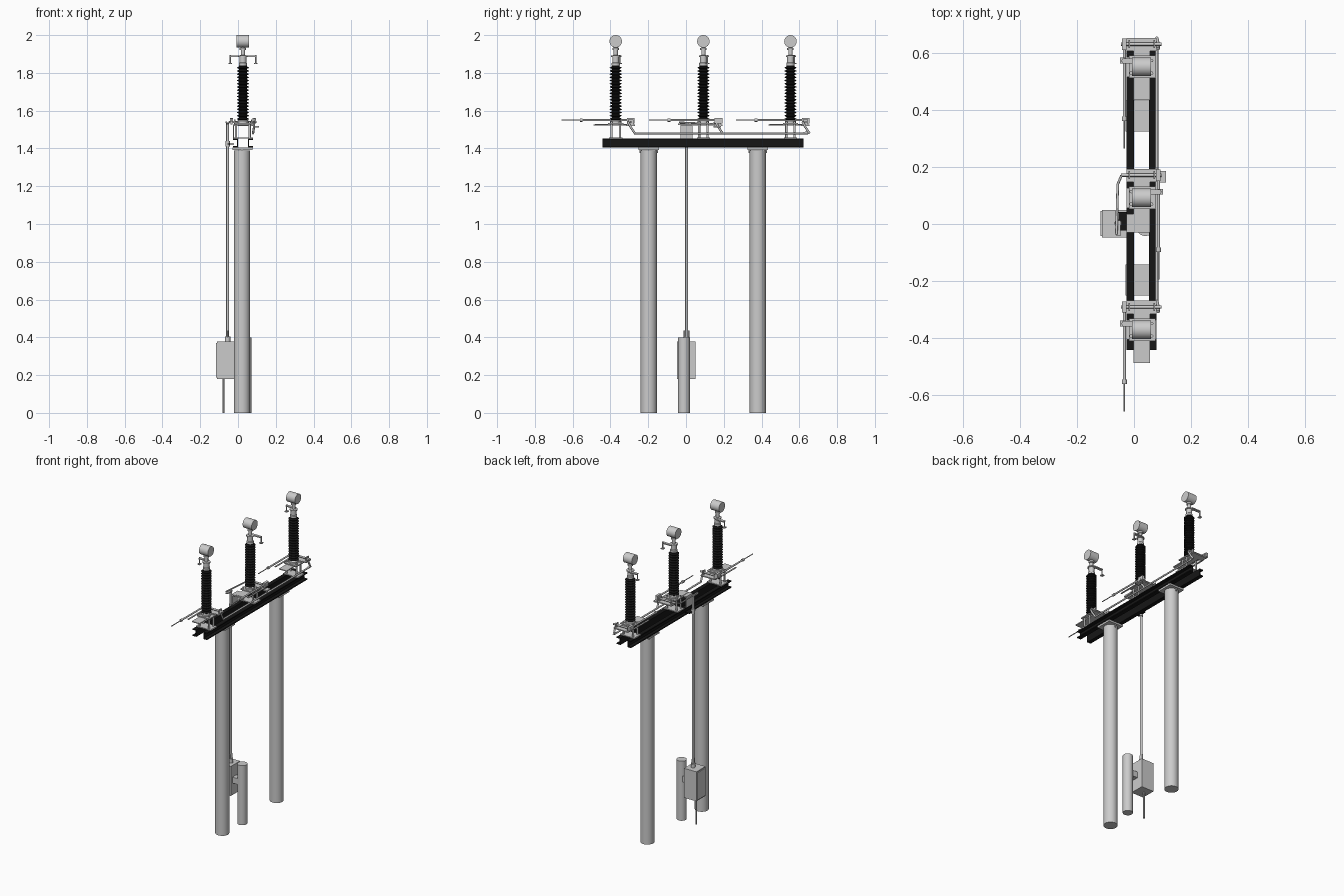
import bpy, bmesh, math
from mathutils import Vector

if "Cube" in bpy.data.objects:
    bpy.data.objects.remove(bpy.data.objects["Cube"])

black = bpy.data.materials.new("black")
black.diffuse_color = (0.008, 0.008, 0.008, 1)
black.use_nodes = True
black.node_tree.nodes["Principled BSDF"].inputs["Base Color"].default_value = black.diffuse_color
CX = 0.026                       # centre line of the beam
PHASES = [(-0.372, -1), (0.092, 1), (0.553, -1)]   # y position, side of the blade


def finish(name, bm, mat=None, smooth=False):
    bmesh.ops.recalc_face_normals(bm, faces=bm.faces)
    me = bpy.data.meshes.new(name)
    bm.to_mesh(me)
    bm.free()
    ob = bpy.data.objects.new(name, me)
    bpy.context.collection.objects.link(ob)
    if mat:
        me.materials.append(mat)
    if smooth:
        bpy.ops.object.select_all(action='DESELECT')
        ob.select_set(True)
        bpy.context.view_layer.objects.active = ob
        bpy.ops.object.shade_smooth_by_angle(angle=math.radians(35))
    return ob


def box(name, x, y, z, mat=None):
    """Box from (min, max) pairs."""
    bm = bmesh.new()
    bmesh.ops.create_cube(bm, size=1)
    for v in bm.verts:
        v.co = [(a + b) / 2 + c * (b - a) for (a, b), c in zip((x, y, z), v.co)]
    return finish(name, bm, mat)


def rod(name, pts, r, n=12):
    """Round bar following a list of points."""
    bm = bmesh.new()
    for a, b in zip(pts, pts[1:]):
        a, b = Vector(a), Vector(b)
        d = b - a
        m = d.to_track_quat('Z', 'Y').to_matrix().to_4x4()
        m.translation = (a + b) / 2
        bmesh.ops.create_cone(bm, cap_ends=True, segments=n, radius1=r, radius2=r,
                              depth=d.length + (r if len(pts) > 2 else 0), matrix=m)
    return finish(name, bm, None, True)


def lathe(name, prof, x, y, n=24, mat=None):
    """Revolve (radius, z) points about a vertical axis."""
    bm = bmesh.new()
    rings = [[bm.verts.new((x + r * math.cos(2 * math.pi * i / n),
                            y + r * math.sin(2 * math.pi * i / n), z))
              for i in range(n)] for r, z in prof]
    for a, b in zip(rings, rings[1:]):
        for i in range(n):
            bm.faces.new((a[i], a[(i + 1) % n], b[(i + 1) % n], b[i]))
    bm.faces.new(rings[0])
    bm.faces.new(rings[-1])
    return finish(name, bm, mat, True)


def channel(name, web, tip):
    """C-section beam, flanges pointing from web to tip."""
    t = math.copysign(0.006, tip - web)
    z0, z1 = 1.405, 1.453
    prof = [(web, z0), (tip, z0), (tip, z0 + .007), (web + t, z0 + .007),
            (web + t, z1 - .007), (tip, z1 - .007), (tip, z1), (web, z1)]
    bm = bmesh.new()
    f = bm.faces.new([bm.verts.new((x, -0.443, z)) for x, z in prof])
    ext = bmesh.ops.extrude_face_region(bm, geom=[f])
    bmesh.ops.translate(bm, vec=(0, 1.065, 0),
                        verts=[g for g in ext['geom'] if isinstance(g, bmesh.types.BMVert)])
    if f.is_valid is False or len(bm.faces) < 10:
        bmesh.ops.holes_fill(bm, edges=bm.edges)
    finish(name, bm, black)


# Support columns with top flanges and gussets
for y in (-0.197, 0.38):
    rod("column", [(0.021, y, 0), (0.021, y, 1.39)], 0.043, 32)
    box("column_flange", (-0.03, 0.078), (y - .055, y + .055), (1.393, 1.405))
    for s in (-1, 1):
        box("column_gusset", (0.018, 0.024), sorted((y + s * .035, y + s * .05)), (1.375, 1.395))
rod("short_post", [(0.04, -0.011, 0), (0.04, -0.011, 0.4)], 0.031, 32)

# Twin channel beam
channel("beam_left", 0.0, -0.027)
channel("beam_right", 0.052, 0.08)

# Insulator profile: evenly spaced sheds
sheds = [(0.021, 1.545)]
N = 17
for i in range(N):
    z = 1.55 + i * 0.288 / N
    sheds += [(0.021, z), (0.032, z + .005), (0.032, z + .007), (0.021, z + .013)]
sheds.append((0.021, 1.842))

for y, s in PHASES:
    # Base plates and standoff legs
    box("base_plate", (-0.001, 0.056), (y - .117, y + .06), (1.522, 1.528))
    box("base_cross_plate", (-0.018, 0.076), (y - .04, y + .04), (1.528, 1.535))
    box("shaft_plate", (-0.027, 0.08), (y + .055, y + .102), (1.52, 1.527))
    for x in (-0.01, 0.062):
        for dy in (-.022, .022):
            rod("standoff_leg", [(x, y + dy, 1.45), (x, y + dy, 1.542)], 0.006)
    box("foot_plate", (-0.027, 0.08), (y - .035, y + .035), (1.453, 1.459))
    # Insulator and its fittings
    lathe("insulator_base", [(.03, 1.535), (.03, 1.546), (.022, 1.552)], CX, y)
    lathe("insulator", sheds, CX, y, mat=black)
    lathe("insulator_cap", [(.022, 1.84), (.022, 1.852), (.018, 1.856), (.018, 1.885), (.024, 1.885),
                            (.024, 1.892), (.011, 1.894), (.011, 1.92), (.017, 1.922),
                            (.017, 1.932), (.011, 1.934), (.011, 1.95)], CX, y)
    rod("terminal_clamp", [(CX - .033, y, 1.967), (CX + .033, y, 1.967)], 0.033, 32)
    # Fixed contact arm with a drop finger
    tip = CX + s * .067
    box("contact_arm", sorted((CX, tip)), (y + .012, y + .03), (1.884, 1.891))
    rod("contact_finger", [(tip, y + .021, 1.894), (tip, y + .021, 1.848)], 0.004)
    box("contact_foot", (tip - .009, tip + .009), (y + .012, y + .032), (1.846, 1.852))
    # Earthing blade
    bx = CX + s * .06
    rod("blade_tube", [(bx, y + .09, 1.55), (bx, y - .185, 1.55)], 0.0055)
    rod("blade_tip", [(bx, y - .185, 1.55), (bx, y - .288, 1.55)], 0.003)
    rod("blade_collar", [(bx, y - .19, 1.55), (bx, y - .175, 1.55)], 0.009)
    # Pivot shaft, clamp block and brackets
    rod("pivot_shaft", [(-0.045, y + .08, 1.54), (0.097, y + .08, 1.54)], 0.006)
    box("blade_clamp", (bx - .008, bx + .008), (y + .06, y + .1), (1.533, 1.562))
    for x in (-0.02, 0.068):
        box("shaft_bracket", (x, x + .006), (y + .066, y + .094), (1.525, 1.553))
    box("stop_bar", sorted((bx - s * .005, bx + s * .005)), (y - .11, y + .06), (1.526, 1.53))
    # Lever down to the coupling rod
    rod("lever", [(0.085, y + .065, 1.54), (0.085, y + .078, 1.515), (0.08, y + .1, 1.482)], 0.006)
box("side_stop", (0.085, 0.112), (0.146, 0.186), (1.512, 1.52))

# Coupling rod joining the three phases
rod("coupling_rod", [(0.08, -0.275, 1.48), (0.08, 0.645, 1.48)], 0.0055)
rod("coupling_end", [(0.08, 0.625, 1.48), (0.08, 0.652, 1.49)], 0.006)

# Drive bracket, vertical drive shaft and top link
box("drive_bracket", (-0.055, -0.022), (-0.022, 0.042), (1.42, 1.426), black)
box("drive_bearing_plate", (-0.027, 0.056), (-0.03, 0.035), (1.518, 1.526))
box("drive_bearing_web", (-0.027, -0.021), (-0.03, 0.035), (1.453, 1.522))
rod("drive_shaft", [(-0.055, 0.003, 0.4), (-0.055, 0.003, 1.535)], 0.0075)
rod("drive_shaft_collar", [(-0.055, 0.003, 1.41), (-0.055, 0.003, 1.44)], 0.012)
box("drive_crank", (-0.062, -0.048), (-0.042, 0.012), (1.525, 1.532))
rod("drive_link", [(-0.062, -0.035, 1.538), (-0.057, 0.14, 1.53), (-0.045, 0.168, 1.54)], 0.0045)

# Operating cabinet with door, coupling and conduit
box("cabinet", (-0.112, -0.02), (-0.047, 0.05), (0.18, 0.378))
box("cabinet_door", (-0.117, -0.112), (-0.042, 0.045), (0.187, 0.371))
box("cabinet_bracket", (-0.02, 0.02), (-0.03, 0.01), (0.26, 0.30))
rod("cabinet_coupling", [(-0.055, 0.003, 0.375), (-0.055, 0.003, 0.405)], 0.014)
for dy in (-.011, .011):
    rod("coupling_bolt", [(-0.055, .003 + dy, 0.4), (-0.055, .003 + dy, 0.435)], 0.004)
rod("conduit", [(-0.077, 0.003, 0), (-0.077, 0.003, 0.18)], 0.005)
